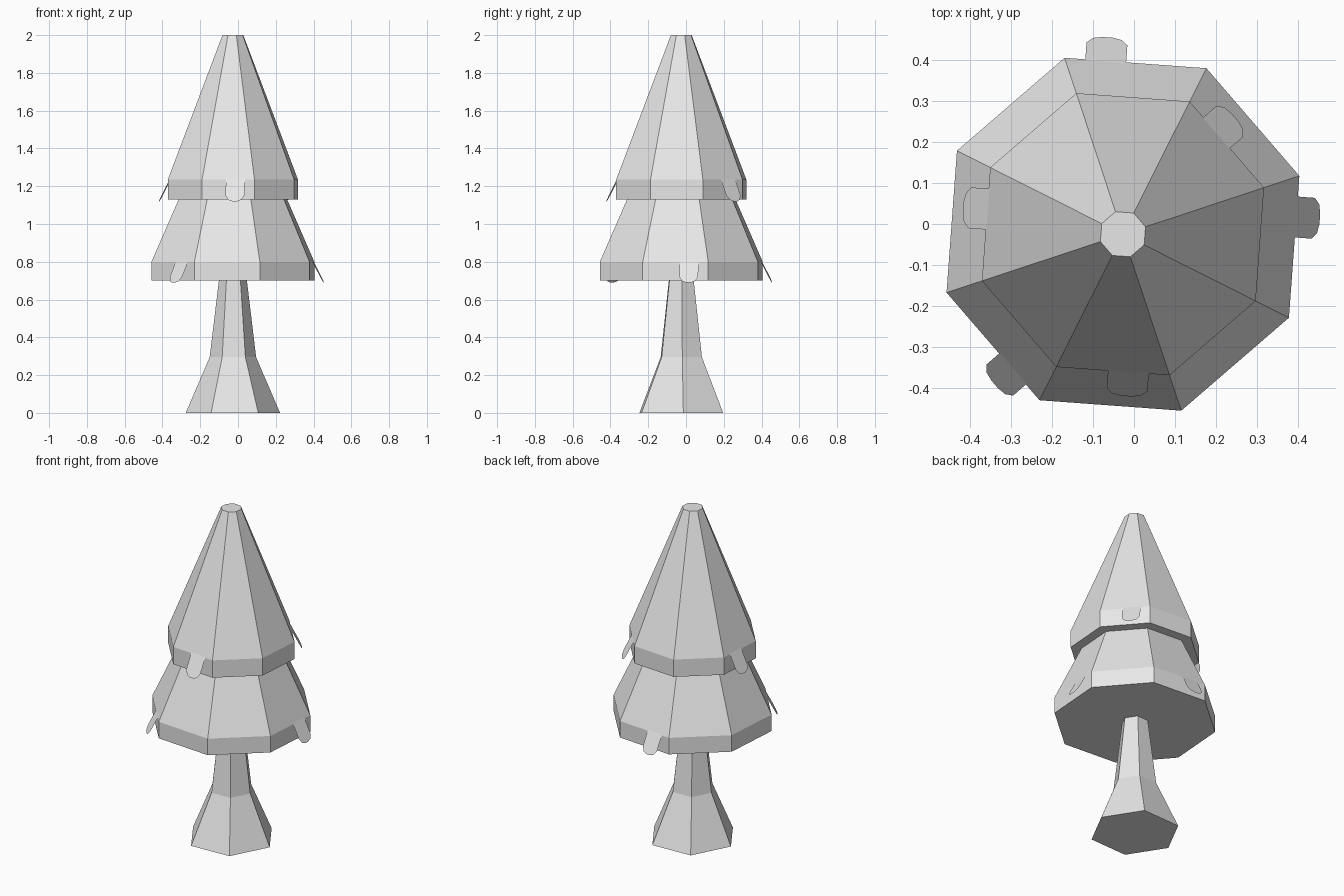
import bpy, bmesh
from math import sin, cos, radians
from mathutils import Vector

if "Cube" in bpy.data.objects:
    bpy.data.objects.remove(bpy.data.objects["Cube"], do_unlink=True)

grey = bpy.data.materials.new("plain grey")
grey.use_nodes = True
grey.diffuse_color = (0.8, 0.8, 0.8, 1)
grey.node_tree.nodes["Principled BSDF"].inputs["Base Color"].default_value = (0.8, 0.8, 0.8, 1)

AXIS = Vector((-0.027, -0.025, 0))


def finish(name, bm):
    mesh = bpy.data.meshes.new(name)
    bm.to_mesh(mesh)
    bm.free()
    mesh.materials.append(grey)
    obj = bpy.data.objects.new(name, mesh)
    bpy.context.collection.objects.link(obj)
    return obj


def lathe(name, sides, turn, profile):
    """Closed faceted solid from (radius, height) rings."""
    bm = bmesh.new()
    rings = []
    for r, z in profile:
        angles = [radians(turn + 360 * i / sides) for i in range(sides)]
        rings.append([bm.verts.new(AXIS + Vector((r * cos(a), r * sin(a), z))) for a in angles])
    for low, high in zip(rings, rings[1:]):
        for i in range(sides):
            j = (i + 1) % sides
            bm.faces.new((low[i], low[j], high[j], high[i]))
    bm.faces.new(rings[0][::-1])
    bm.faces.new(rings[-1])
    return finish(name, bm)


def tongue(name, angle, shift, top, tip):
    """Thin rounded leaf sloping out from the rim edge; top and tip are (distance, height)."""
    a = radians(angle)
    out, side = Vector((cos(a), sin(a), 0)), Vector((-sin(a), cos(a), 0))
    half = [(0.05, -0.1), (0.05, 0.72), (0.035, 0.93), (0.013, 1.0)]
    outline = half + [(-w, t) for w, t in reversed(half)]
    bm = bmesh.new()
    verts = []
    for w, t in outline:
        d = top[0] + (tip[0] - top[0]) * t
        z = top[1] + (tip[1] - top[1]) * t
        verts.append(bm.verts.new(AXIS + out * d + side * (shift + w) + Vector((0, 0, z))))
    bm.faces.new(verts[::-1])
    return finish(name, bm)


# Flared six-sided trunk
lathe("trunk", 6, 2.5, [(0.25, 0), (0.123, 0.295), (0.072, 0.72)])

# Two eight-sided foliage tiers with upright rims
lathe("lower_foliage", 8, 18.3, [(0.454, 0.70), (0.454, 0.80), (0.298, 1.14)])
lathe("upper_foliage", 8, 18.3, [(0.363, 1.13), (0.363, 1.235), (0.058, 2.0)])

# Hanging leaves on the rims
for n, angle in enumerate((-4.2, 85.8, 220.8)):
    tongue(f"lower_leaf_{n + 1}", angle, 0.073, (0.42, 0.80), (0.477, 0.69))
for n, (angle, shift) in enumerate(((40.8, 0.038), (175.8, -0.037), (265.8, 0.038))):
    tongue(f"upper_leaf_{n + 1}", angle, shift, (0.336, 1.235), (0.394, 1.12))
